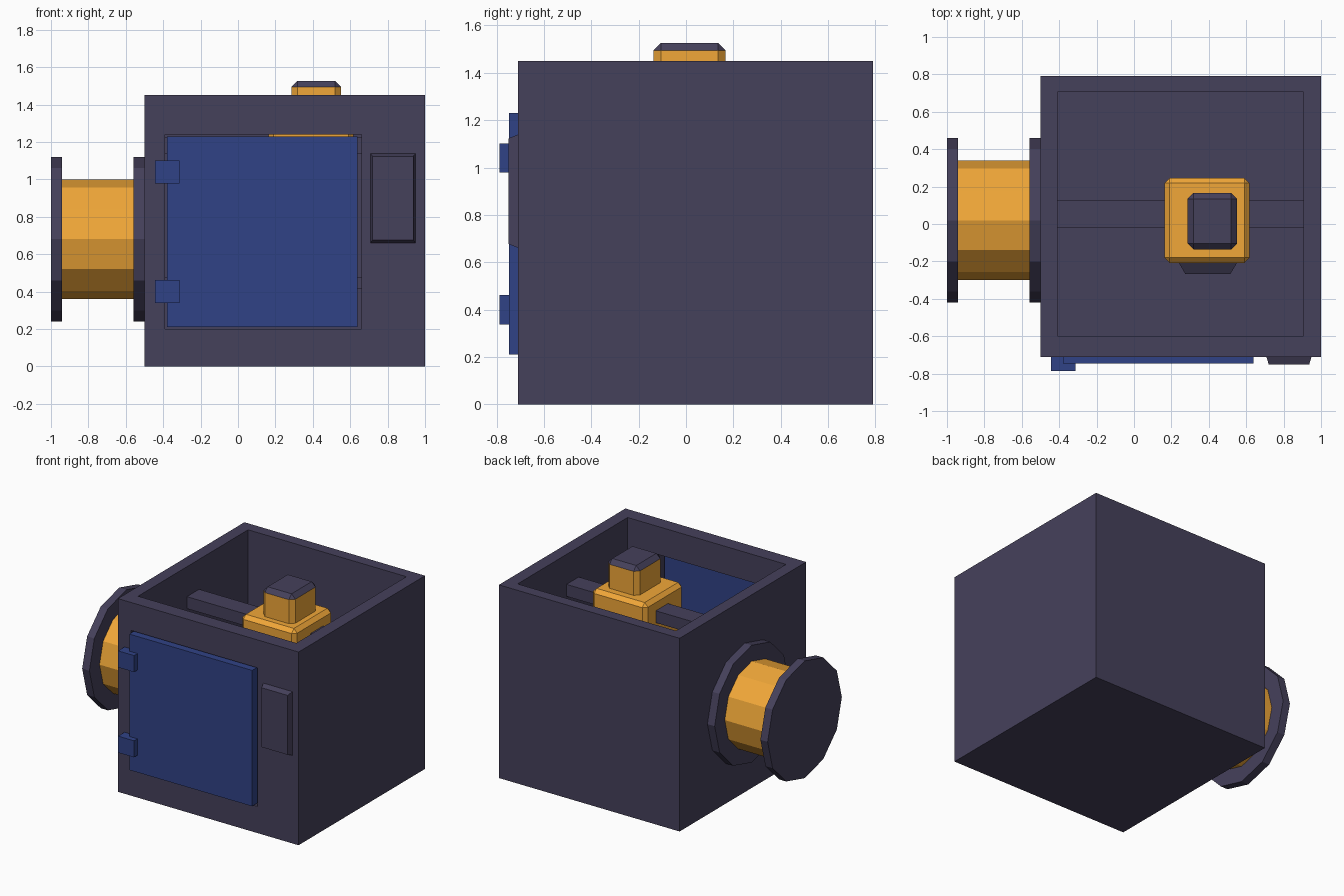
import bpy, bmesh, math
from mathutils import Matrix, Vector

if "Cube" in bpy.data.objects:
    bpy.data.objects.remove(bpy.data.objects["Cube"])


def material(name, rgb):
    m = bpy.data.materials.new(name)
    m.diffuse_color = (*rgb, 1)
    m.use_nodes = True
    m.node_tree.nodes["Principled BSDF"].inputs["Base Color"].default_value = m.diffuse_color
    return m


DARK = material("dark_metal", (0.06, 0.052, 0.105))
ORANGE = material("orange_paint", (0.88, 0.39, 0.04))
BLUE = material("blue_paint", (0.03, 0.055, 0.24))


def finish(bm, name, *mats):
    bmesh.ops.recalc_face_normals(bm, faces=bm.faces)
    me = bpy.data.meshes.new(name)
    bm.to_mesh(me)
    bm.free()
    ob = bpy.data.objects.new(name, me)
    bpy.context.collection.objects.link(ob)
    for m in mats:
        me.materials.append(m)
    return ob


def box(name, lo, hi, mat, bevel=0.0, top_mat=None, taper=(0, 0)):
    """Box between two corners; taper insets the front (-y) face in x and z."""
    lo, hi = Vector(lo), Vector(hi)
    mid = (lo + hi) / 2
    bm = bmesh.new()
    bmesh.ops.create_cube(bm, size=1, matrix=Matrix.Translation(mid) @ Matrix.Diagonal((*(hi - lo), 1)))
    for v in bm.verts:
        if v.co.y < mid.y:
            v.co.x -= math.copysign(taper[0], v.co.x - mid.x)
            v.co.z -= math.copysign(taper[1], v.co.z - mid.z)
    if bevel:
        bmesh.ops.bevel(bm, geom=bm.edges[:], offset=bevel, segments=1, affect='EDGES')
    mats = [mat]
    if top_mat:
        mats.append(top_mat)
        for f in bm.faces:
            if f.calc_center_median().z > hi.z - bevel * 0.9:
                f.material_index = 1
    return finish(bm, name, *mats)


def disc(name, x0, x1, radius, mat):
    """Twelve-sided cylinder lying along x."""
    bm = bmesh.new()
    m = Matrix.Translation(((x0 + x1) / 2, 0.02, 0.68)) @ Matrix.Rotation(math.pi / 2, 4, 'Y')
    bmesh.ops.create_cone(bm, cap_ends=True, segments=12, radius1=radius, radius2=radius,
                          depth=x1 - x0, matrix=m)
    return finish(bm, name, mat)


def cut(target, cutter):
    mod = target.modifiers.new("cut", 'BOOLEAN')
    mod.operation = 'DIFFERENCE'
    mod.solver = 'EXACT'
    mod.object = cutter
    bpy.context.view_layer.objects.active = target
    bpy.ops.object.modifier_apply(modifier=mod.name)
    bpy.data.objects.remove(cutter)


# Open-topped housing with a doorway in the front wall
housing = box("housing", (-0.5, -0.71, 0), (1, 0.79, 1.45), DARK)
cut(housing, box("cavity", (-0.41, -0.60, 0.1), (0.905, 0.705, 1.6), DARK))
cut(housing, box("doorway", (-0.39, -0.9, 0.2), (0.66, -0.5, 1.24), DARK))

# Door, hinges and latch panel
box("door", (-0.38, -0.747, 0.21), (0.64, -0.66, 1.23), BLUE)
for i, z in enumerate((0.40, 1.04)):
    box(f"hinge_{i + 1}", (-0.445, -0.787, z - 0.062), (-0.312, -0.71, z + 0.062), BLUE)
box("latch_panel", (0.705, -0.75, 0.657), (0.952, -0.70, 1.143), DARK, taper=(0.015, 0.02))

# Side pipe with two flanges
disc("pipe", -0.95, -0.55, 0.32, ORANGE)
disc("outer_flange", -1.0, -0.94, 0.44, DARK)
disc("inner_flange", -0.56, -0.5, 0.44, DARK)

# Cross rails inside the housing
box("upper_rail", (-0.41, -0.02, 1.135), (0.905, 0.125, 1.225), DARK)
box("lower_rail", (-0.41, -0.02, 0.417), (0.905, 0.125, 0.476), DARK)

# Inner block with its front plate and capped stem
box("inner_block", (0.163, -0.208, 0.3), (0.618, 0.246, 1.315), ORANGE, bevel=0.028)
box("block_plate", (0.235, -0.268, 0.55), (0.555, -0.20, 1.1), DARK, taper=(0.04, 0.04))
box("stem", (0.287, -0.137, 1.2), (0.55, 0.167, 1.527), ORANGE, bevel=0.032, top_mat=DARK)
